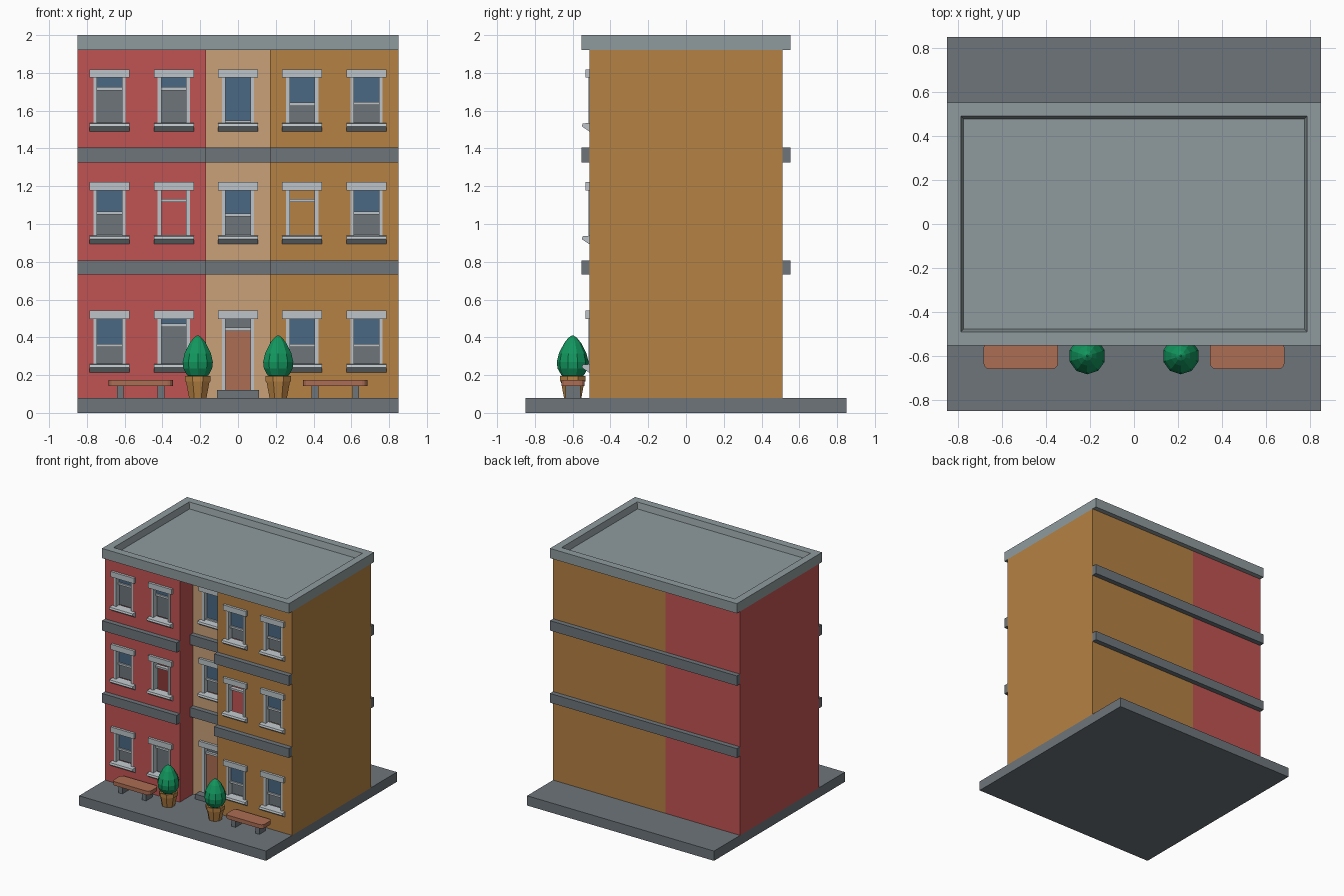
import bpy, bmesh, math

if "Cube" in bpy.data.objects:
    bpy.data.objects.remove(bpy.data.objects["Cube"])

# ---------- materials ----------
def mat(name, r, g, b):
    m = bpy.data.materials.new(name)
    lin = lambda c: ((c / 255 + 0.055) / 1.055) ** 2.4 if c > 10 else c / 3294
    m.diffuse_color = (lin(r), lin(g), lin(b), 1)
    m.use_nodes = True
    m.node_tree.nodes["Principled BSDF"].inputs["Base Color"].default_value = m.diffuse_color
    return m

RED = mat("red_brick", 192, 84, 82)
TAN = mat("tan_plaster", 200, 161, 120)
ORANGE = mat("orange_plaster", 181, 129, 67)
SLATE = mat("slate_grey", 109, 117, 122)
ROOF = mat("roof_grey", 143, 155, 157)
TRIM = mat("light_trim", 188, 196, 200)
GLASS = mat("blue_glass", 74, 104, 131)
GREEN = mat("leaf_green", 18, 150, 94)
BROWN = mat("reddish_wood", 172, 109, 83)

# ---------- helpers ----------
def finish(name, bm, m):
    me = bpy.data.meshes.new(name)
    bm.to_mesh(me)
    bm.free()
    me.materials.append(m)
    ob = bpy.data.objects.new(name, me)
    bpy.context.collection.objects.link(ob)
    return ob

def add_box(bm, x0, x1, y0, y1, z0, z1):
    vs = bmesh.ops.create_cube(bm, size=1)["verts"]
    for v in vs:
        v.co = ((x0 + x1) / 2 + v.co.x * (x1 - x0),
                (y0 + y1) / 2 + v.co.y * (y1 - y0),
                (z0 + z1) / 2 + v.co.z * (z1 - z0))

def boxes(name, m, *dims):
    bm = bmesh.new()
    for d in dims:
        add_box(bm, *d)
    return finish(name, bm, m)

def quad(bm, *pts):
    bm.faces.new([bm.verts.new(p) for p in pts])

def pierced_wall(bm, xs, zs, y):
    """Front sheet made of grid cells; odd/odd cells are openings."""
    for i in range(len(xs) - 1):
        for j in range(len(zs) - 1):
            if i % 2 and j % 2:
                continue
            a, b, c, d = xs[i], xs[i + 1], zs[j], zs[j + 1]
            quad(bm, (a, y, c), (b, y, c), (b, y, d), (a, y, d))
    bmesh.ops.remove_doubles(bm, verts=bm.verts, dist=1e-5)

def lathe(name, m, profile, sides, x, y):
    bm = bmesh.new()
    rings = []
    for r, z in profile:
        rings.append([bm.verts.new((x + r * math.cos(2 * math.pi * (k + .5) / sides),
                                    y + r * math.sin(2 * math.pi * (k + .5) / sides), z))
                      for k in range(sides)])
    for lo, hi in zip(rings, rings[1:]):
        for k in range(sides):
            n = (k + 1) % sides
            bm.faces.new((lo[k], lo[n], hi[n], hi[k]))
    bm.faces.new(rings[0][::-1])
    bm.faces.new(rings[-1])
    return finish(name, bm, m)

# ---------- main dimensions ----------
X, Y, YO, MX, YR = .85, .512, .553, .17, -.34   # half width, wall, overhang, recess half width, recess y
Z0, Z1 = .08, 1.92
BASES = [.213, .893, 1.49]                      # underside of each sill row
OW = .085                                       # half width of openings
LO, HI = .045, .305                             # opening bottom and top above base

# ---------- pavement and roof ----------
boxes("pavement", SLATE, (-X, X, -X, X, 0, Z0))
bm = bmesh.new()
add_box(bm, -X, X, -YO, YO, Z1, 2)
bm.normal_update()
top = [f for f in bm.faces if f.normal.z > .9]
bmesh.ops.inset_region(bm, faces=top, thickness=.088)
bmesh.ops.inset_region(bm, faces=top, thickness=.017, depth=-.05)
finish("roof_parapet", bm, ROOF)

# ---------- hollow walls ----------
zs = [Z0] + [b + o for b in BASES for o in (LO, HI)] + [Z1]

def side_section(name, m, s, back_inner):
    bm = bmesh.new()
    xs = sorted([s * v for v in (MX, .34 - OW, .34 + OW, .68 - OW, .68 + OW, X)])
    pierced_wall(bm, xs, zs, -Y)
    o, i = s * X, s * MX
    quad(bm, *[(o, y, z) for y, z in ((-Y, Z0), (Y, Z0), (Y, Z1), (-Y, Z1))][::s])    # outer side
    quad(bm, *[(i, y, z) for y, z in ((-Y, Z0), (YR, Z0), (YR, Z1), (-Y, Z1))][::-s])  # recess side
    a, b = sorted((o, back_inner))
    quad(bm, (b, Y, Z0), (a, Y, Z0), (a, Y, Z1), (b, Y, Z1))                           # back
    finish(name, bm, m)

side_section("red_walls", RED, -1, -MX)
side_section("orange_walls", ORANGE, 1, -MX)
bm = bmesh.new()
pierced_wall(bm, [-MX, -OW, OW, MX], [Z0, .12] + zs[2:], YR)
finish("entrance_wall", bm, TAN)

# ---------- string courses ----------
for n, (a, b) in enumerate([(.732, .808), (1.325, 1.406)]):
    boxes(f"string_course_{n + 1}", SLATE,
          (-X, -MX, -YO, -Y, a, b), (MX, X, -YO, -Y, a, b),
          (-MX, MX, YR - .04, YR, a, b), (-X, X, Y, YO, a, b))

# ---------- windows ----------
def frame(name, x, y, z0, z1):
    """Lintel and jambs around an opening."""
    boxes(name, TRIM, (x - .106, x + .106, y - .02, y + .03, z1 - .025 + .005, z1 + .024),
          (x - OW, x - OW + .019, y - .004, y + .05, z0, z1),
          (x + OW - .019, x + OW, y - .004, y + .05, z0, z1))

def sill(name, x, y, b):
    bm = bmesh.new()
    prof = [(.03, .048), (-.035, .042), (-.04, .027), (0, 0), (.03, 0)]
    ends = [[bm.verts.new((x + s * .106, y + p, b + q)) for p, q in prof] for s in (-1, 1)]
    bm.faces.new(ends[0])
    bm.faces.new(ends[1])
    for k in range(5):
        n = (k + 1) % 5
        bm.faces.new((ends[0][k], ends[0][n], ends[1][n], ends[1][k]))
    bmesh.ops.recalc_face_normals(bm, faces=bm.faces)
    finish(name, bm, TRIM)

# sash rail heights by row and column; open windows have no panes
RAILS = [[.145, .251, None, .145, .145],
         [.165, .232, .155, .232, .165],
         [.226, .226, .05, .144, .149]]
OPEN = {(1, 1), (1, 3)}
for r, b in enumerate(BASES):
    for c in range(5):
        if RAILS[r][c] is None:
            continue
        x, y = (c - 2) * .34, (YR if c == 2 else -Y)
        tag, h = f"{r + 1}_{c + 1}", b + RAILS[r][c]
        frame("window_frame_" + tag, x, y, b + LO, b + HI)
        sill("window_sill_" + tag, x, y, b)
        w = OW - .018
        boxes("sash_rail_" + tag, TRIM, (x - w, x + w, y + .018, y + .05, h - .008, h + .008))
        if (r, c) not in OPEN:
            boxes("upper_pane_" + tag, GLASS, (x - w, x + w, y + .03, y + .038, h, b + HI))
            boxes("lower_pane_" + tag, SLATE, (x - w, x + w, y + .04, y + .048, b + LO, h))

# ---------- front door ----------
frame("door_frame", 0, YR, .12, BASES[0] + HI)
boxes("door_rail", TRIM, (-.067, .067, YR + .015, YR + .05, .434, .451))
boxes("door_transom", SLATE, (-.067, .067, YR + .035, YR + .043, .45, .52))
boxes("door_leaf", BROWN, (-.067, .067, YR + .025, YR + .045, .12, .435))
boxes("door_step", SLATE, (-.11, .11, YR - .06, YR + .05, Z0, .12))

# ---------- benches and potted shrubs ----------
for side, s in (("left", -1), ("right", 1)):
    cx = s * .515
    bm = bmesh.new()
    add_box(bm, cx - .17, cx + .17, -.66, -.537, .142, .174)
    up = [e for e in bm.edges if abs(e.verts[0].co.z - e.verts[1].co.z) > .01]
    bmesh.ops.bevel(bm, geom=up, offset=.028, segments=3, profile=.5, affect='EDGES')
    finish(f"bench_seat_{side}", bm, BROWN)
    boxes(f"bench_legs_{side}", SLATE,
          *[(cx + d - .018, cx + d + .018, -.638, -.558, Z0, .143) for d in (-.108, .108)])
    lathe(f"plant_pot_{side}", ORANGE,
          [(.05, Z0), (.067, .165), (.073, .165), (.073, .195), (.06, .195), (.058, .18)],
          8, s * .213, -.6)
    lathe(f"shrub_{side}", GREEN,
          [(.035, .182), (.06, .2), (.08, .235), (.084, .27), (.073, .315), (.045, .37), (.022, .398), (.004, .41)],
          10, s * .213, -.6)
